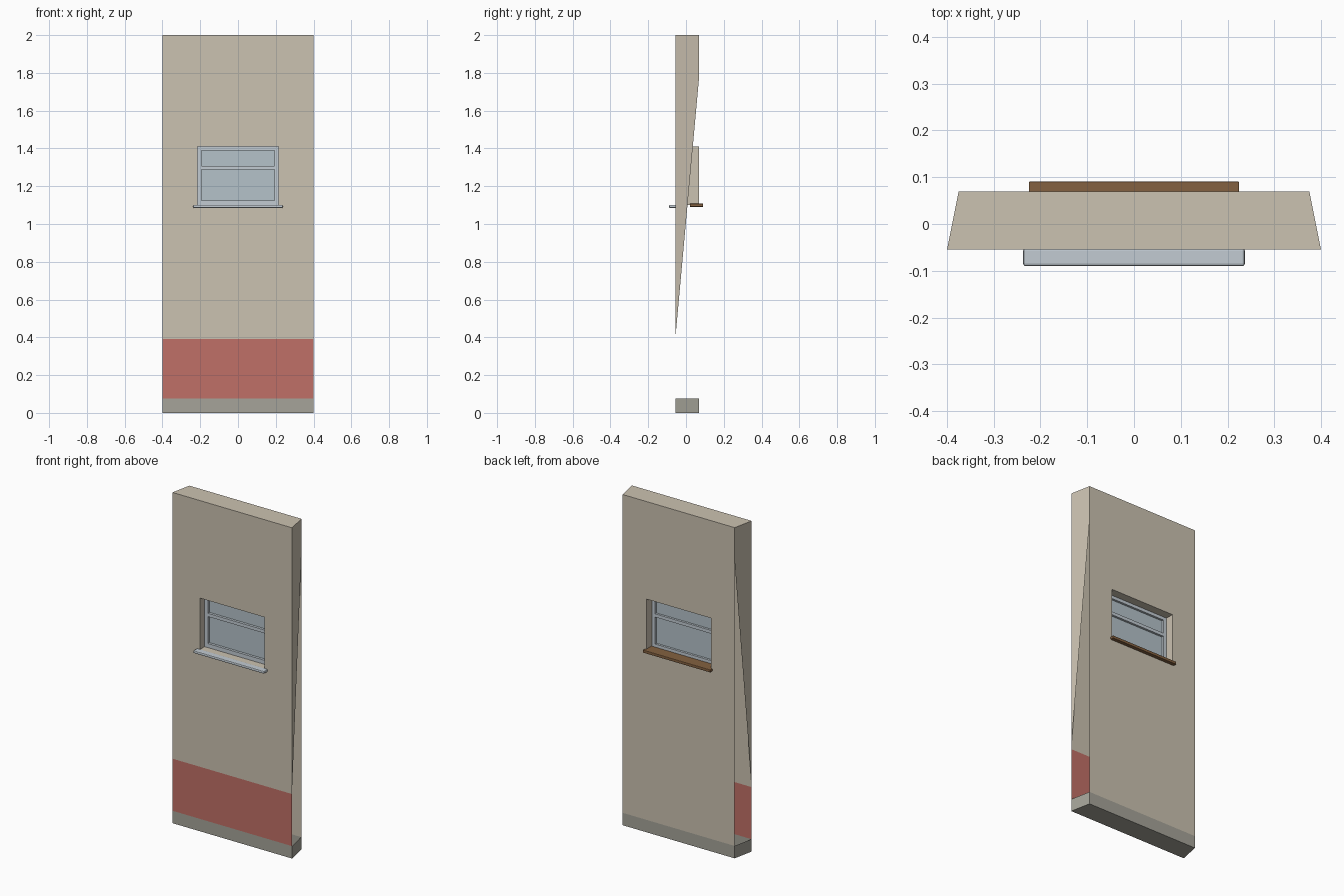
import bpy, bmesh
from mathutils import Vector

if "Cube" in bpy.data.objects:
    bpy.data.objects.remove(bpy.data.objects["Cube"])

def material(name, rgb):
    m = bpy.data.materials.new(name)
    m.diffuse_color = (*rgb, 1)
    m.use_nodes = True
    m.node_tree.nodes["Principled BSDF"].inputs["Base Color"].default_value = m.diffuse_color
    return m

BEIGE = material("beige plaster", (0.60, 0.54, 0.44))
RED = material("red band", (0.53, 0.16, 0.135))
GREY = material("grey plinth", (0.38, 0.37, 0.32))
FRAME = material("pale frame", (0.54, 0.60, 0.65))
GLASS = material("window glass", (0.46, 0.54, 0.59))
BROWN = material("brown wood", (0.23, 0.12, 0.052))

YF, YB = -0.055, 0.07          # front and back skins
XF, XB = 0.4, 0.375            # half widths, mitred towards the back
WX, WZ0, WZ1 = 0.215, 1.10, 1.41   # window opening
PLINTH, BAND = 0.075, 0.39

def finish(bm, name, mats):
    me = bpy.data.meshes.new(name)
    bm.to_mesh(me)
    bm.free()
    for m in mats:
        me.materials.append(m)
    ob = bpy.data.objects.new(name, me)
    bpy.context.collection.objects.link(ob)
    return ob

def face(bm, pts, out, mat=0):
    f = bm.faces.new([bm.verts.new(p) for p in pts])
    f.normal_update()
    if f.normal.dot(Vector(out)) < 0:
        f.normal_flip()
    f.material_index = mat

# Hollow wall panel: front and back skins with a window hole
bm = bmesh.new()
levels = [0, PLINTH, BAND, WZ0, WZ1, 2]
for y, hx, d in ((YF, XF, -1), (YB, XB, 1)):
    cols = [-hx, -WX, WX, hx]
    for i, (z0, z1) in enumerate(zip(levels, levels[1:])):
        mat = 2 if i == 0 else 1 if (i == 1 and d < 0) else 0
        for j, (x0, x1) in enumerate(zip(cols, cols[1:])):
            if i == 3 and j == 1:
                continue
            face(bm, [(x0, y, z0), (x1, y, z0), (x1, y, z1), (x0, y, z1)], (0, d, 0), mat)
# top, underside
for z, d, mat in ((2, 1, 0), (0, -1, 2)):
    face(bm, [(-XF, YF, z), (XF, YF, z), (XB, YB, z), (-XB, YB, z)], (0, 0, d), mat)
# mitred ends, open below the slanting edge, and window reveals
for s in (-1, 1):
    face(bm, [(s*XF, YF, 0), (s*XB, YB, 0), (s*XB, YB, PLINTH), (s*XF, YF, PLINTH)], (s, 0, 0), 2)
    face(bm, [(s*XF, YF, 0.41), (s*XB, YB, 1.785), (s*XB, YB, 2), (s*XF, YF, 2)], (s, 0, 0))
    face(bm, [(s*WX, YF, WZ0), (s*WX, YB, WZ0), (s*WX, YB, WZ1), (s*WX, YF, WZ1)], (-s, 0, 0))
for z, d in ((WZ0, 1), (WZ1, -1)):
    face(bm, [(-WX, YF, z), (WX, YF, z), (WX, YB, z), (-WX, YB, z)], (0, 0, d))
bmesh.ops.remove_doubles(bm, verts=bm.verts, dist=1e-5)
finish(bm, "wall_panel", [BEIGE, RED, GREY])

def box(name, x0, x1, y0, y1, z0, z1, mat, bevel=0):
    bm = bmesh.new()
    bmesh.ops.create_cube(bm, size=1)
    for v in bm.verts:
        v.co = Vector(((x0+x1)/2 + v.co.x*(x1-x0), (y0+y1)/2 + v.co.y*(y1-y0),
                       (z0+z1)/2 + v.co.z*(z1-z0)))
    ob = finish(bm, name, [mat])
    if bevel:
        b = ob.modifiers.new("rounding", "BEVEL")
        b.width, b.segments = bevel, 2
    return ob

# Window frame bars and glass
FY0, FY1 = -0.012, 0.02
for side, s in (("left", -1), ("right", 1)):
    a, b = sorted((s*0.193, s*0.2145))
    box("frame_" + side, a, b, FY0, FY1, WZ0 + 0.0005, WZ1 - 0.0005, FRAME)
for name, z0, z1 in (("frame_bottom", 1.1005, 1.125), ("frame_middle", 1.288, 1.308),
                     ("frame_top", 1.39, 1.4095)):
    box(name, -0.193, 0.193, FY0, FY1, z0, z1, FRAME)
box("glass", -0.194, 0.194, 0.003, 0.007, 1.12, 1.395, GLASS)

# Sills
box("outer_sill", -0.237, 0.237, -0.09, -0.052, 1.085, 1.101, FRAME, 0.005)
box("inner_sill", -0.225, 0.225, 0.02, 0.091, 1.091, 1.108, BROWN, 0.003)
